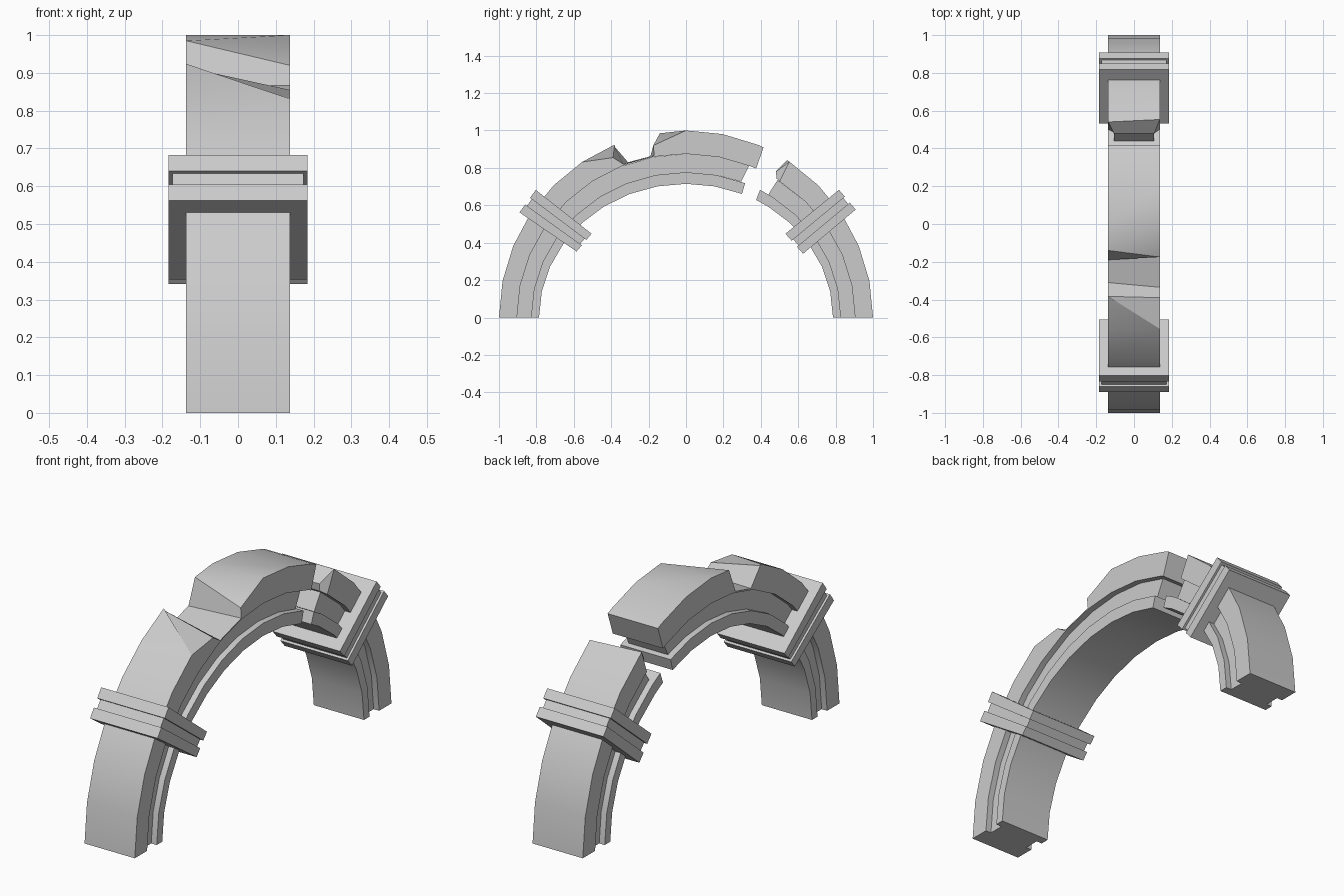
import bpy, bmesh
from math import cos, sin, radians

if "Cube" in bpy.data.objects:
    bpy.data.objects.remove(bpy.data.objects["Cube"])

# nested elliptical outlines (y radius, z radius): outer rim, groove top, groove bottom, inner rim
CURVES = [(1.0, 1.0), (0.904, 0.875), (0.829, 0.777), (0.786, 0.715)]
HALF, WEB = 0.137, 0.107
STEP = 11.25


def on_curve(k, p):
    """An angle becomes a (y, z) point on curve k; explicit points pass through."""
    if isinstance(p, tuple):
        return p
    return (CURVES[k][0] * cos(radians(p)), CURVES[k][1] * sin(radians(p)))


def loft(name, rings):
    bm = bmesh.new()
    vs = [[bm.verts.new(p) for p in r] for r in rings]
    for a, b in zip(vs, vs[1:]):
        for i in range(4):
            j = (i + 1) % 4
            bm.faces.new((a[i], a[j], b[j], b[i]))
    bm.faces.new(vs[0])
    bm.faces.new(vs[-1])
    bmesh.ops.remove_doubles(bm, verts=bm.verts, dist=1e-5)
    bmesh.ops.recalc_face_normals(bm, faces=bm.faces)
    me = bpy.data.meshes.new(name)
    bm.to_mesh(me)
    bm.free()
    ob = bpy.data.objects.new(name, me)
    bpy.context.collection.objects.link(ob)
    bpy.ops.object.select_all(action='DESELECT')
    ob.select_set(True)
    bpy.context.view_layer.objects.active = ob
    bpy.ops.object.shade_smooth_by_angle(angle=radians(25))
    return ob


def strip(name, k, half, stations):
    """Sweep between curve k and k+1. Station: (outer -x, outer +x, inner -x, inner +x[, half])."""
    rings = []
    for s in stations:
        h = s[4] if len(s) > 4 else half
        rings.append([(-h, *on_curve(k, s[0])), (h, *on_curve(k, s[1])),
                      (h, *on_curve(k + 1, s[3])), (-h, *on_curve(k + 1, s[2]))])
    return loft(name, rings)


def plain(*angles):
    return [(a, a, a, a) for a in angles]


def span(i, j):
    return plain(*[STEP * n for n in range(i, j - 1, -1)])


# outer rim, long piece with the broken notch
strip("outer_rim_long", 0, HALF, span(16, 11) + [
    (112.5, 123.75, 112.5, 123.75),
    ((-.383, .915), (-.39, .855), 112.5, 112.5),
    ((-.31, .83), (-.335, .82), 110, 110),
    ((-.19, .862), (-.17, .867), 101.25, 101.25),
    ((-.14, .985), (-.175, .92), 100, 100),
    ((-.14, .985), 90, 100, 90)] + span(8, 6) + plain(65.5))

# outer rim, short piece with a chipped end
strip("outer_rim_short", 0, HALF, [
    ((.48, .78), (.48, .78), (.485, .742), (.485, .742), WEB),
    (57.3, 56.4, 56.4, 56.4)] + span(4, 0))

# recessed web between the rims
strip("web_long", 1, WEB, span(16, 7) + [(68.1, 68.1, 69.2, 69.2)])
strip("web_short", 1, WEB, [(57.2, 57.2, 57.9, 57.9)] + span(5, 0)[1:])

# inner rim
strip("inner_rim_long", 2, HALF, span(16, 7) + plain(67.6))
strip("inner_rim_short", 2, HALF, plain(61.5) + span(5, 0))


def band(name, up_out, low_out, low_in, up_in):
    """Double collar with a shallow groove around its middle."""
    rings = []
    for s, h, inset in [(0, .184, 0), (.35, .184, 0), (.35, .173, .03),
                        (.65, .173, .03), (.65, .184, 0), (1, .184, 0)]:
        o = [a + (b - a) * s for a, b in zip(up_out, low_out)]
        i = [a + (b - a) * s for a, b in zip(up_in, low_in)]
        o2 = [a + (b - a) * inset for a, b in zip(o, i)]
        i2 = [b + (a - b) * inset for a, b in zip(o, i)]
        rings.append([(-h, *o2), (h, *o2), (h, *i2), (-h, *i2)])
    return loft(name, rings)


# collars
band("collar_front", (-.803, .682), (-.89, .562), (-.585, .353), (-.505, .448))
band("collar_back", (.818, .683), (.907, .577), (.626, .341), (.532, .448))
